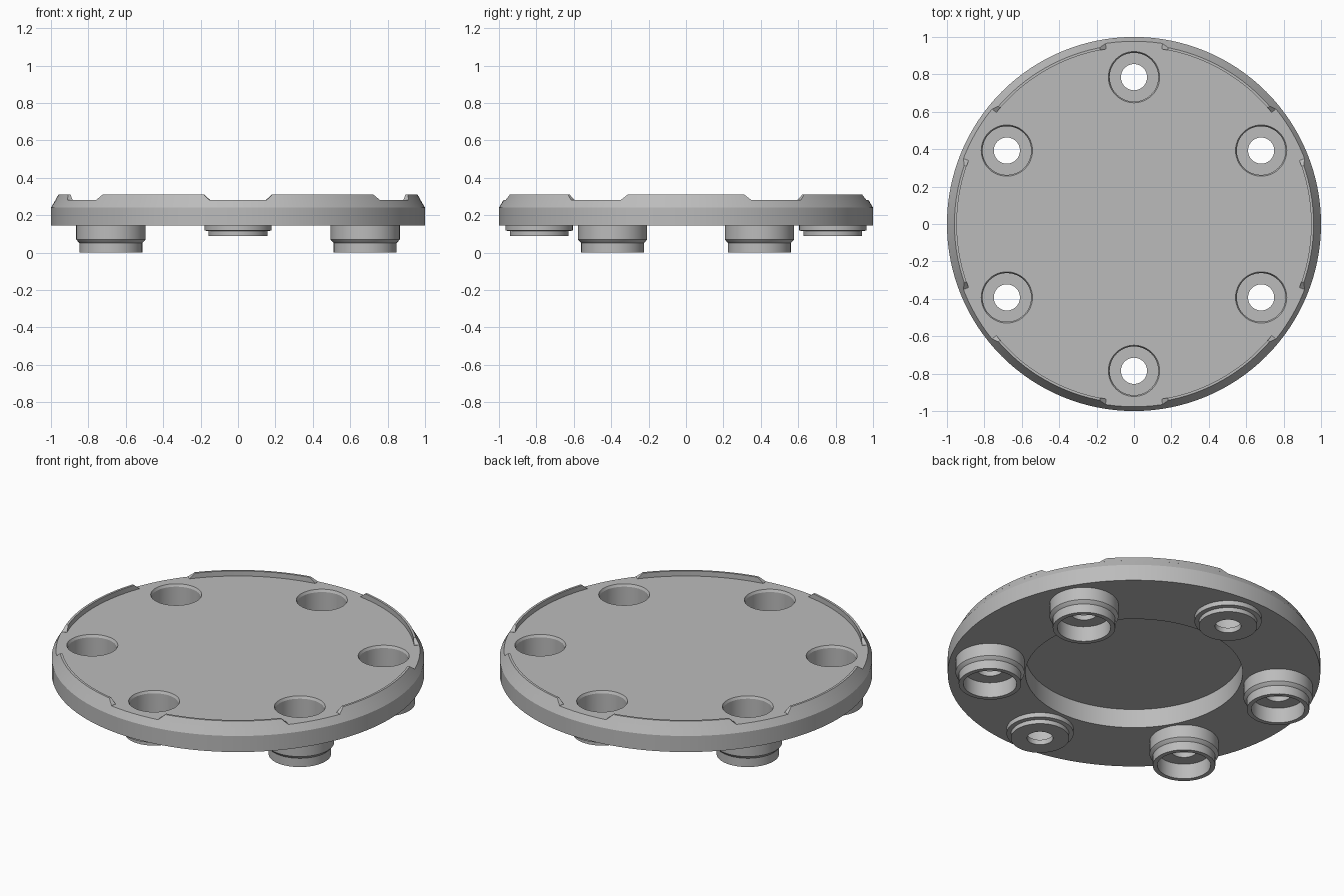
import bpy, bmesh, math
from mathutils import Matrix

if "Cube" in bpy.data.objects:
    bpy.data.objects.remove(bpy.data.objects["Cube"], do_unlink=True)

grey = bpy.data.materials.new("plain grey")
grey.use_nodes = True
COLOUR = (0.5, 0.5, 0.5, 1)
grey.diffuse_color = COLOUR
grey.node_tree.nodes["Principled BSDF"].inputs["Base Color"].default_value = COLOUR


def finish(bm, name):
    bmesh.ops.recalc_face_normals(bm, faces=bm.faces)
    mesh = bpy.data.meshes.new(name)
    bm.to_mesh(mesh)
    bm.free()
    mesh.materials.append(grey)
    obj = bpy.data.objects.new(name, mesh)
    bpy.context.collection.objects.link(obj)
    return obj


def smooth(obj):
    bpy.ops.object.select_all(action="DESELECT")
    obj.select_set(True)
    bpy.context.view_layer.objects.active = obj
    bpy.ops.object.shade_smooth_by_angle(angle=math.radians(25))


def lathe(name, profile, steps, location=(0, 0, 0), closed=False):
    """Spin an (r, z) profile; a closed profile makes a tube."""
    bm = bmesh.new()
    verts = [bm.verts.new((r, 0, z)) for r, z in profile]
    ends = verts + verts[:1] if closed else verts
    edges = [bm.edges.new(pair) for pair in zip(ends, ends[1:])]
    bmesh.ops.spin(bm, geom=verts + edges, cent=(0, 0, 0), axis=(0, 0, 1),
                   angle=math.tau, steps=steps, use_duplicate=False)
    bmesh.ops.remove_doubles(bm, verts=bm.verts, dist=1e-5)
    obj = finish(bm, name)
    obj.location = location
    return obj


# Round plate with a bevelled rim and a recess underneath
BASE, FLOOR, TOP = 0.145, 0.28, 0.31
plate = lathe("plate", [(0, FLOOR), (0.977, FLOOR), (1, 0.24), (1, BASE),
                        (0.583, BASE), (0.583, 0.257), (0, 0.257)], 128)

# Six screw sockets, lipped at the top
SOCKET = [(0, 0.1), (0.13, 0.1), (0.13, 0.266), (0.137, FLOOR), (0.137, 0.35), (0, 0.35)]
centres = [(0.785 * math.cos(a), 0.785 * math.sin(a), 0)
           for a in (math.radians(30 + 60 * i) for i in range(6))]
for centre in centres:
    cutter = lathe("socket_cutter", SOCKET, 48, centre)
    cutter.hide_render = True
    cut = plate.modifiers.new("socket", "BOOLEAN")
    cut.operation = "DIFFERENCE"
    cut.solver = "EXACT"
    cut.object = cutter
    bpy.context.view_layer.objects.active = plate
    bpy.ops.object.modifier_apply(modifier=cut.name)
    bpy.data.objects.remove(cutter, do_unlink=True)
smooth(plate)

# Stepped bosses below the sockets: short ones front and back, tall ones at the sides
INNER = [(0.13, BASE), (0.13, 0.12), (0.07, 0.12), (0.07, 0.09)]
SHORT = INNER + [(0.157, 0.09), (0.157, 0.115), (0.18, 0.118), (0.18, BASE)]
TALL = INNER + [(0.143, 0.09), (0.143, 0), (0.168, 0), (0.168, 0.052),
                (0.173, 0.056), (0.185, 0.07), (0.185, BASE)]
for i, centre in enumerate(centres):
    short = abs(centre[0]) < 0.1
    name = "short_boss" if short else "tall_boss"
    smooth(lathe(name, SHORT if short else TALL, 48, centre, closed=True))


# Raised rim tabs between the sockets, ramped at both ends
def rim_tab(middle):
    bm = bmesh.new()
    rings = []
    half, ramp, count = 21, 2, 42
    for i in range(count + 1):
        offset = -half + 2 * half * i / count
        rise = min(1, max(0.04, (half - abs(offset)) / ramp))
        z = FLOOR + (TOP - FLOOR) * rise
        section = [(0.977, FLOOR), (0.977 - 0.017 * rise, z), (0.947, z), (0.947, FLOOR)]
        spin = Matrix.Rotation(math.radians(middle + offset), 3, "Z")
        rings.append([bm.verts.new(spin @ Matrix.Identity(3).col[0] * r) for r, _ in section])
        for vert, (_, height) in zip(rings[-1], section):
            vert.co.z = height
    for a, b in zip(rings, rings[1:]):
        for k in range(4):
            n = (k + 1) % 4
            bm.faces.new((a[k], a[n], b[n], b[k]))
    bm.faces.new(rings[0])
    bm.faces.new(rings[-1])
    smooth(finish(bm, "rim_tab"))


for i in range(6):
    rim_tab(60 * i)
